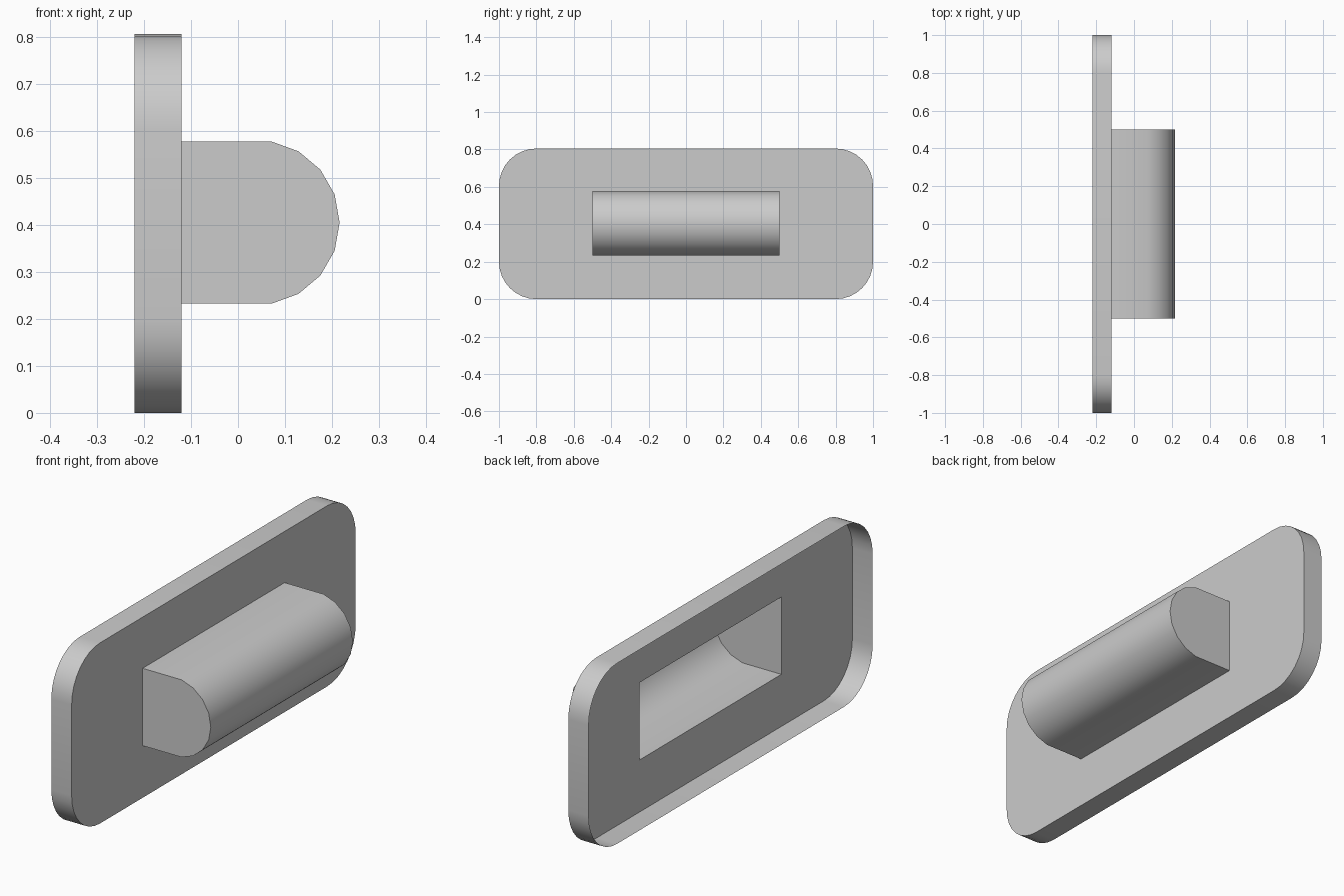
import bpy, bmesh
from math import sin, cos, radians, pi
from mathutils import Vector

if "Cube" in bpy.data.objects:
    bpy.data.objects.remove(bpy.data.objects["Cube"])

BACK, FACE = -0.22, -0.12      # x of rim edge and plate face
MID, HALF_Z, R = 0.4025, 0.4025, 0.2
SEGS = 8


def loop(bm, pts):
    vs = [bm.verts.new(p) for p in pts]
    es = [bm.edges.new((vs[i], vs[(i + 1) % len(vs)])) for i in range(len(vs))]
    return vs, es


def finish(name, bm, probe):
    # consistent normals, facing +x on the surface found by probe
    bmesh.ops.recalc_face_normals(bm, faces=bm.faces[:])
    bm.normal_update()
    if max(bm.faces, key=probe).normal.x < 0:
        bmesh.ops.reverse_faces(bm, faces=bm.faces[:])
    me = bpy.data.meshes.new(name)
    bm.to_mesh(me)
    bm.free()
    ob = bpy.data.objects.new(name, me)
    bpy.context.collection.objects.link(ob)
    bpy.ops.object.select_all(action='DESELECT')
    ob.select_set(True)
    bpy.context.view_layer.objects.active = ob
    bpy.ops.object.shade_smooth_by_angle(angle=radians(30))


# Half-round profile of the hollow housing (x, z)
r, cx, cz = 0.175, 0.041, 0.4045
arc = [(cx + r * cos(radians(a)), cz + r * sin(radians(a))) for a in range(80, -81, -20)]
z_top, z_bot = arc[0][1], arc[-1][1]
profile = [(FACE, z_top)] + arc + [(FACE, z_bot)]

# Rounded plate outline (y, z)
outline = []
for k, (sy, sz) in enumerate([(1, 1), (-1, 1), (-1, -1), (1, -1)]):
    for i in range(SEGS + 1):
        a = (k + i / SEGS) * pi / 2
        outline.append((sy * (1 - R) + R * cos(a), MID + sz * (HALF_Z - R) + R * sin(a)))

# Plate: open-backed rim plus a face with a rectangular opening
bm = bmesh.new()
front, fe = loop(bm, [(FACE, y, z) for y, z in outline])
rim, _ = loop(bm, [(BACK, y, z) for y, z in outline])
_, he = loop(bm, [(FACE, y, z) for y, z in
                  [(-.5, z_bot), (.5, z_bot), (.5, z_top), (-.5, z_top)]])
bmesh.ops.triangle_fill(bm, edges=fe + he, use_beauty=True, normal=Vector((1, 0, 0)))
n = len(front)
for i in range(n):
    j = (i + 1) % n
    bm.faces.new((front[i], front[j], rim[j], rim[i]))
finish("mounting_plate", bm, lambda f: f.calc_center_median().x)

# Housing: hollow half-round box, open to the back
bm = bmesh.new()
a = [bm.verts.new((x, -0.5, z)) for x, z in profile]
b = [bm.verts.new((x, 0.5, z)) for x, z in profile]
for i in range(len(profile) - 1):
    bm.faces.new((a[i], a[i + 1], b[i + 1], b[i]))
bm.faces.new(a)
bm.faces.new(b[::-1])
finish("half_round_housing", bm, lambda f: f.calc_center_median().x)
